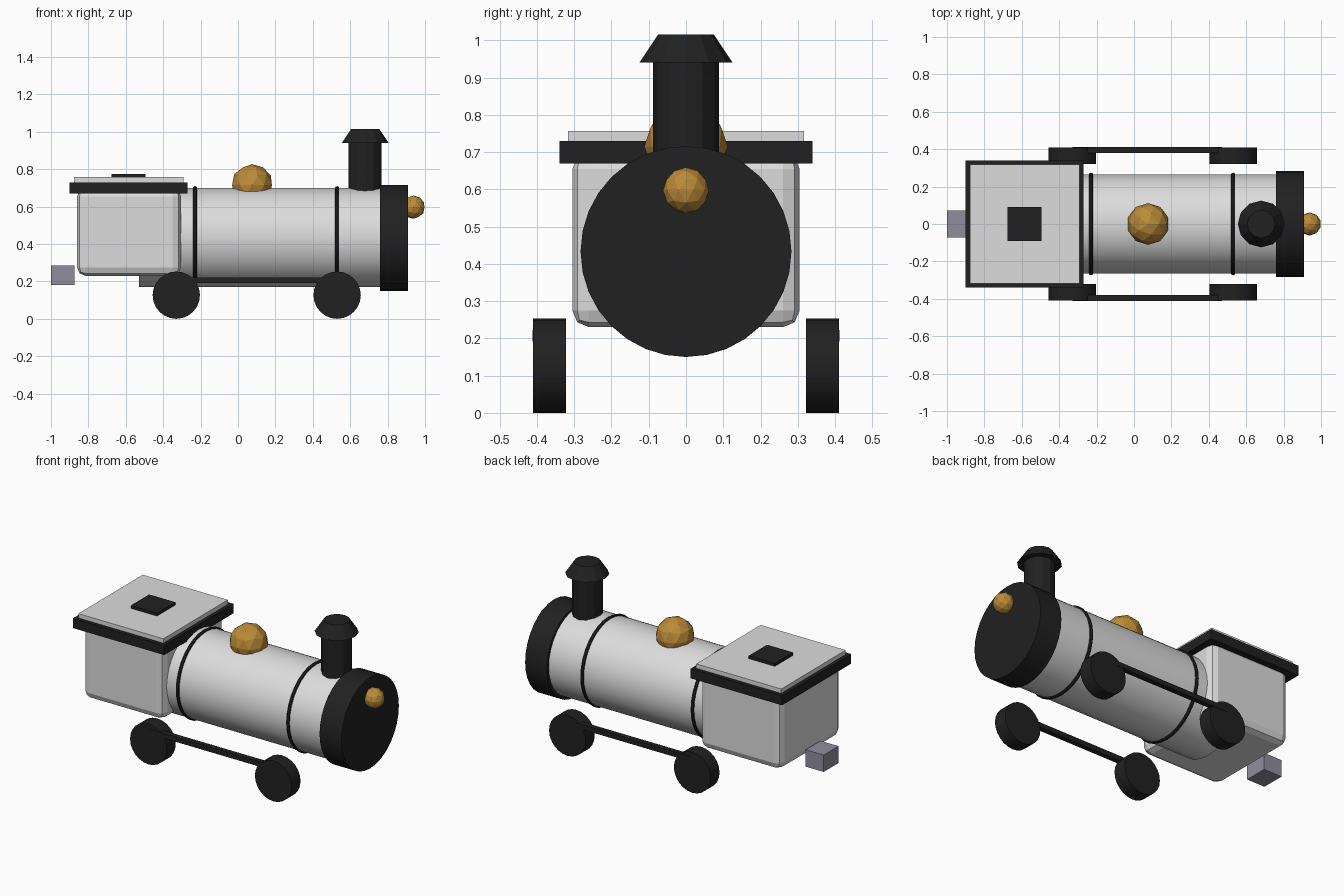
import bpy
import math
from mathutils import Vector

if "Cube" in bpy.data.objects:
    bpy.data.objects.remove(bpy.data.objects["Cube"])


def material(name, rgb):
    m = bpy.data.materials.new(name)
    m.diffuse_color = (*rgb, 1)
    m.use_nodes = True
    m.node_tree.nodes["Principled BSDF"].inputs["Base Color"].default_value = m.diffuse_color
    return m


WHITE = material("pale_grey", (0.72, 0.72, 0.72))
BLACK = material("soot_black", (0.015, 0.015, 0.015))
BRASS = material("brass", (0.50, 0.26, 0.04))
STEEL = material("blue_grey", (0.28, 0.27, 0.34))


def finish(name, mat, smooth=False):
    ob = bpy.context.object
    ob.name = name
    ob.data.materials.append(mat)
    if smooth:
        bpy.ops.object.shade_smooth_by_angle(angle=math.radians(35))
    return ob


def box(name, lo, hi, mat, bevel=0):
    lo, hi = Vector(lo), Vector(hi)
    bpy.ops.mesh.primitive_cube_add(size=1, location=(lo + hi) / 2)
    bpy.context.object.scale = hi - lo
    bpy.ops.object.transform_apply(location=False, rotation=False, scale=True)
    ob = finish(name, mat)
    if bevel:
        mod = ob.modifiers.new("rounded_edges", 'BEVEL')
        mod.width, mod.segments = bevel, 2
    return ob


def cylinder(name, center, axis, r1, depth, mat, sides, r2=None, smooth=True):
    rot = Vector(axis).to_track_quat('Z', 'Y').to_euler()
    bpy.ops.mesh.primitive_cone_add(vertices=sides, radius1=r1, depth=depth,
                                    radius2=r1 if r2 is None else r2,
                                    location=center, rotation=rot)
    return finish(name, mat, smooth)


def ball(name, center, radius, mat):
    bpy.ops.mesh.primitive_ico_sphere_add(subdivisions=2, radius=radius, location=center)
    return finish(name, mat)


X, Y, Z = (1, 0, 0), (0, 1, 0), (0, 0, 1)

# Boiler, smokebox and bands
cylinder("boiler", (0.125, 0, 0.435), X, 0.265, 1.31, WHITE, 32)
cylinder("smokebox", (0.835, 0, 0.433), X, 0.283, 0.15, BLACK, 32)
for i, x in enumerate((-0.23, 0.53)):
    bpy.ops.mesh.primitive_torus_add(location=(x, 0, 0.435), rotation=(0, math.pi / 2, 0),
                                     major_radius=0.262, minor_radius=0.0125,
                                     major_segments=32, minor_segments=8)
    finish(f"boiler_band_{i}", BLACK, True)

# Chimney, steam dome and headlamp
cylinder("chimney", (0.68, 0, 0.80), Z, 0.088, 0.30, BLACK, 12, smooth=False)
cylinder("chimney_cap", (0.68, 0, 0.978), Z, 0.125, 0.075, BLACK, 12, 0.075, smooth=False)
ball("steam_dome", (0.075, 0, 0.715), 0.112, BRASS)
ball("headlamp", (0.938, 0, 0.597), 0.062, BRASS)

# Cab and layered roof
box("cab", (-0.86, -0.305, 0.23), (-0.305, 0.305, 0.70), WHITE, 0.045)
box("roof_rim", (-0.90, -0.34, 0.67), (-0.27, 0.34, 0.73), BLACK)
box("roof_panel", (-0.878, -0.317, 0.72), (-0.292, 0.317, 0.757), WHITE)
box("roof_hatch", (-0.675, -0.09, 0.75), (-0.495, 0.09, 0.775), BLACK)

# Rear coupler
box("coupler", (-1.0, -0.073, 0.18), (-0.875, 0.073, 0.285), STEEL)

# Wheels and coupling rods on both sides
for side, s in (("left", 1), ("right", -1)):
    for end, x in (("rear", -0.33), ("front", 0.53)):
        cylinder(f"{side}_{end}_wheel", (x, s * 0.366, 0.1265), Y, 0.1265, 0.088, BLACK, 24)
    y0, y1 = sorted((s * 0.38, s * 0.412))
    box(f"{side}_coupling_rod", (-0.33, y0, 0.192), (0.47, y1, 0.222), BLACK)
